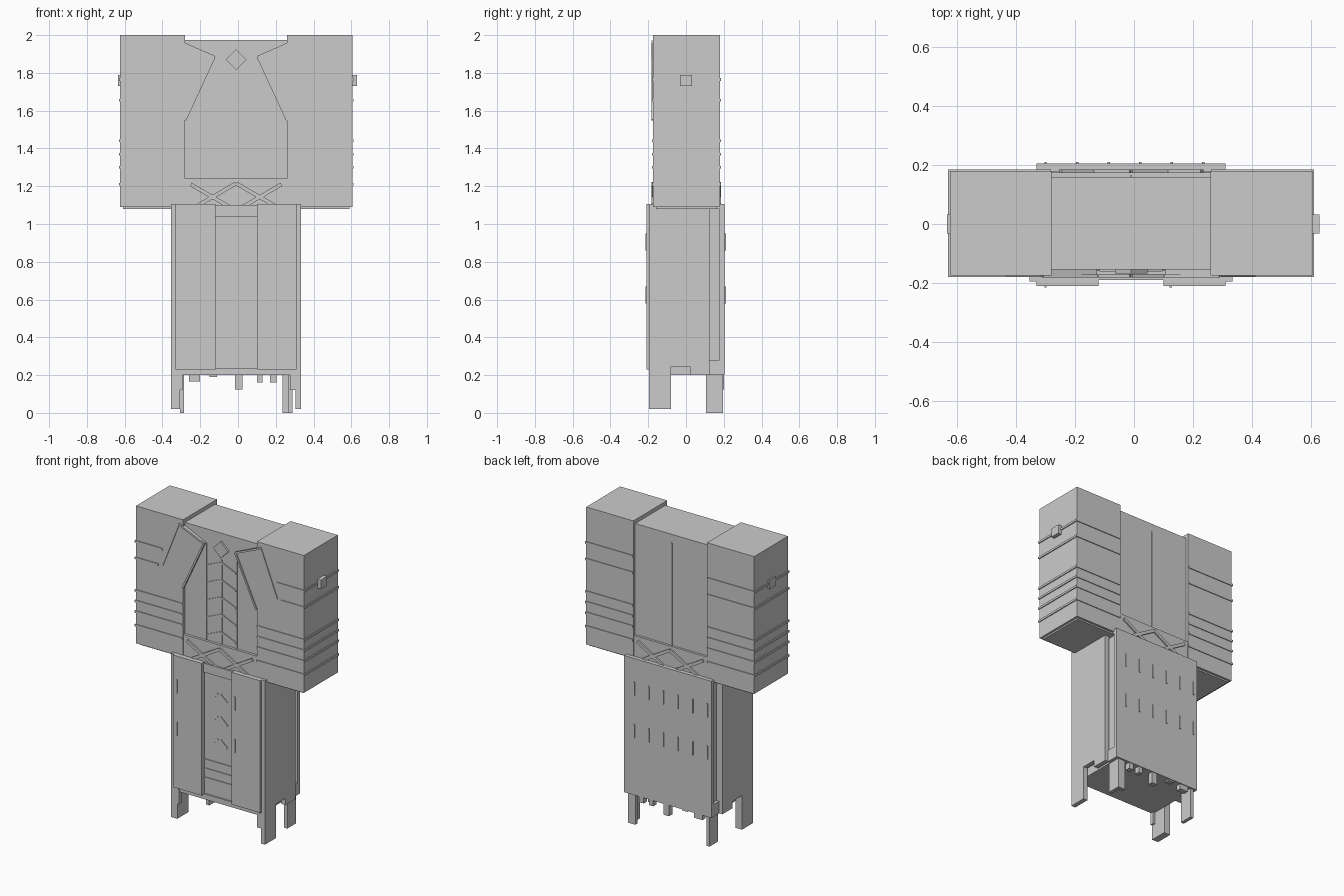
import bpy, bmesh, math

CX = -0.01          # the body's own centre line
SIDES = (-1, 1)

grey = bpy.data.materials.new("plain grey")
grey.diffuse_color = (0.6, 0.6, 0.6, 1)


def finish(name, bm):
    bmesh.ops.recalc_face_normals(bm, faces=bm.faces)
    me = bpy.data.meshes.new(name)
    bm.to_mesh(me)
    bm.free()
    me.materials.append(grey)
    ob = bpy.data.objects.new(name, me)
    bpy.context.collection.objects.link(ob)
    return ob


def prism(name, pts, lo, hi, axis="y"):
    """Extrude an outline: (x, z) along y, or (y, z) along x."""
    bm = bmesh.new()
    put = (lambda p, d: (p[0], d, p[1])) if axis == "y" else (lambda p, d: (d, p[0], p[1]))
    a = [bm.verts.new(put(p, lo)) for p in pts]
    b = [bm.verts.new(put(p, hi)) for p in pts]
    bm.faces.new(a)
    bm.faces.new(b[::-1])
    n = len(pts)
    for i in range(n):
        bm.faces.new((a[i], b[i], b[(i + 1) % n], a[(i + 1) % n]))
    return finish(name, bm)


def box(name, x0, x1, y0, y1, z0, z1):
    return prism(name, [(x0, z0), (x1, z0), (x1, z1), (x0, z1)], y0, y1)


def side_box(name, s, x0, x1, *yz):
    """Box given by its distances from the centre line, on side s."""
    a, b = sorted((CX + s * x0, CX + s * x1))
    return box(name, a, b, *yz)


def strip(name, p, q, width, y0, y1):
    """Flat bar between two points of the front plane."""
    dx, dz = q[0] - p[0], q[1] - p[1]
    k = width / 2 / math.hypot(dx, dz)
    nx, nz = -dz * k, dx * k
    pts = [(p[0] + nx, p[1] + nz), (q[0] + nx, q[1] + nz),
           (q[0] - nx, q[1] - nz), (p[0] - nx, p[1] - nz)]
    return prism(name, pts, y0, y1)


# Torso and belt
box("torso", -0.28, 0.26, -0.155, 0.16, 1.2, 1.975)
box("belt", -0.28, 0.26, -0.172, 0.175, 1.09, 1.24)
box("back_seam", CX - 0.004, CX + 0.004, 0.16, 0.165, 1.24, 1.92)
box("shirt_seam", CX - 0.004, CX + 0.004, -0.16, -0.155, 1.24, 1.8)
prism("neck_diamond", [(CX - 0.055, 1.87), (CX, 1.815), (CX + 0.055, 1.87), (CX, 1.925)],
      -0.168, -0.155)

# Sleeves with bands and lapels
for s in SIDES:
    side_box("sleeve", s, 0.27, 0.615, -0.175, 0.18, 1.09, 2.0)
    side_box("sleeve_lining", s, 0.29, 0.60, -0.16, 0.165, 1.08, 1.09)
    for i, z in enumerate((1.765, 1.655, 1.44, 1.37, 1.30, 1.21)):
        lo, hi = z - 0.007, z + 0.007
        inner = (0.42, 0.45)[i] if i < 2 else 0.272
        side_box("band_front", s, inner, 0.621, -0.18, -0.174, lo, hi)
        side_box("band_back", s, 0.272, 0.621, 0.179, 0.185, lo, hi)
        side_box("band_side", s, 0.614, 0.621, -0.18, 0.185, lo, hi)
    side_box("shoulder_button", s, 0.61, 0.64 if s > 0 else 0.625, -0.033, 0.033, 1.73, 1.79)
    lapel = [(0.30, 1.97), (0.115, 1.885), (0.27, 1.55), (0.28, 1.55)]
    prism("lapel", [(CX + s * x, z) for x, z in lapel], -0.175, -0.155)
    edge = [(0.30, 1.965), (0.115, 1.885), (0.27, 1.55)]
    for p, q in zip(edge, edge[1:]):
        strip("lapel_edge", (CX + s * p[0], p[1]), (CX + s * q[0], q[1]), 0.012, -0.182, -0.172)
    strip("lapel_fold", (CX + s * 0.30, 1.965), (CX + s * 0.42, 1.66), 0.01, -0.18, -0.172)

    # Shirt chevrons and the placket edge
    for i in range(5):
        z = 1.78 - 0.115 * i
        strip("shirt_chevron", (CX, z), (CX + s * 0.105, z - 0.045), 0.012, -0.161, -0.155)
    side_box("placket_edge", s, 0.108, 0.114, -0.159, -0.155, 1.24, 1.88)

    # Crossed belt straps, front and back
    for y0, y1 in ((-0.182, -0.17), (0.173, 0.185)):
        strip("belt_strap", (CX + s * 0.24, 1.21), (CX, 1.07), 0.02, y0, y1)
        strip("belt_strap", (CX + s * 0.20, 1.10), (CX, 1.215), 0.02, y0, y1)

# Lower coat: core, back panel, front panels and side plates
box("coat_core", -0.31, 0.29, -0.18, 0.18, 0.2, 1.09)
box("back_panel", -0.33, 0.31, 0.178, 0.205, 0.2, 1.105)
box("front_hem", -0.33, 0.31, -0.19, -0.178, 0.2, 0.235)
box("front_top", -0.33, 0.31, -0.19, -0.178, 1.04, 1.1)
for s in SIDES:
    side_box("front_panel", s, 0.11, 0.32, -0.21, -0.178, 0.23, 1.105)
    # Side plate whose outline runs down into the front foot
    outline = [(-0.195, 0.02), (-0.08, 0.02), (-0.08, 0.245), (0.02, 0.245),
               (0.02, 0.2), (0.125, 0.2), (0.125, 1.105), (-0.195, 1.105)]
    a, b = sorted((CX + s * 0.298, CX + s * 0.344))
    if s > 0:
        a = b - 0.03
    prism("side_plate", outline, a, b, "x")
    side_box("slot_sill", s, 0.298, 0.32, 0.12, 0.18, 0.2, 0.28)
    side_box("slot_lintel", s, 0.298, 0.32, 0.12, 0.18, 1.08, 1.1)
    side_box("front_foot_return", s, 0.285, 0.33, -0.195, -0.17, 0.12, 0.22)

# Back feet
for s in SIDES:
    side_box("back_foot", s, 0.275, 0.298, 0.105, 0.195, 0.0, 0.21)
    side_box("back_foot_return", s, 0.245 if s > 0 else 0.275, 0.298, 0.17, 0.195, 0.0, 0.21)

# Hanging hem tabs
for x0, x1, z in ((-0.26, -0.20, 0.165), (-0.15, -0.11, 0.19), (-0.015, 0.025, 0.125),
                  (0.10, 0.13, 0.16), (0.17, 0.205, 0.16)):
    box("hem_tab", x0, x1, 0.165, 0.2, z, 0.21)

# Vertical stitches on the back and the front panels
for z0, z1 in ((0.86, 0.95), (0.58, 0.67)):
    for i in range(6):
        x = -0.30 + 0.107 * i
        box("back_stitch", x - 0.004, x + 0.004, 0.204, 0.211, z0, z1)
    for x in (-0.30, 0.125):
        box("front_stitch", x - 0.004, x + 0.004, -0.215, -0.209, z0, z1)

# Details on the recessed middle of the coat
for z in (0.34, 0.40, 0.46):
    box("lower_stripe", -0.12, 0.10, -0.185, -0.179, z - 0.005, z + 0.005)
for z in (0.92, 0.77, 0.62):
    for s in SIDES:
        strip("lower_chevron", (CX + s * 0.01, z), (CX + s * 0.06, z - 0.045), 0.01,
              -0.185, -0.179)
